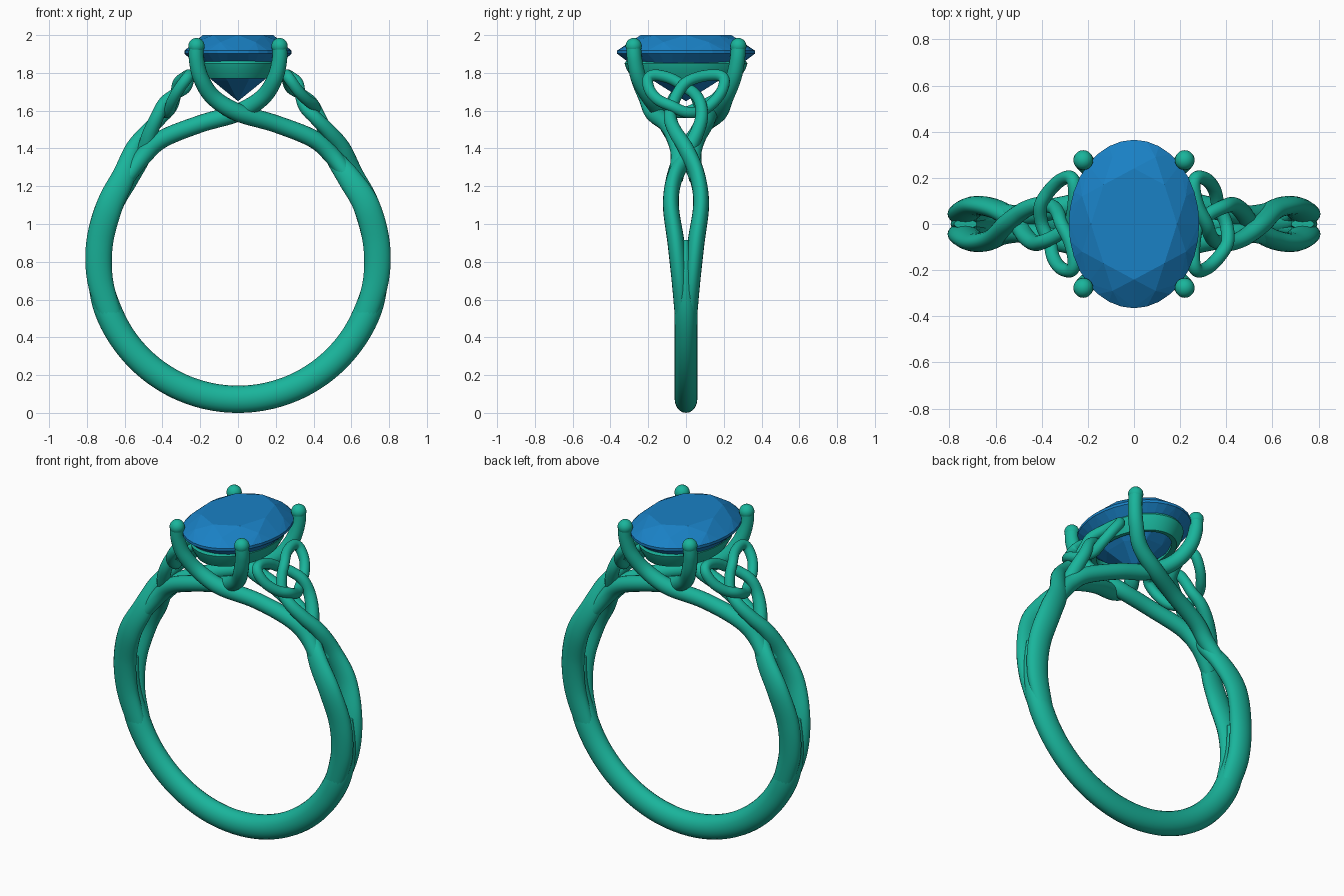
import bpy, bmesh, math
from mathutils import Vector

if "Cube" in bpy.data.objects:
    bpy.data.objects.remove(bpy.data.objects["Cube"])

CZ, R = 0.81, 0.738          # centre height and mid radius of the band


def material(name, rgb):
    m = bpy.data.materials.new(name)
    m.diffuse_color = (*rgb, 1)
    m.use_nodes = True
    m.node_tree.nodes["Principled BSDF"].inputs["Base Color"].default_value = m.diffuse_color
    return m


METAL = material("green_metal", (0.01, 0.46, 0.33))
BLUE = material("blue_stone", (0.01, 0.22, 0.56))


def finish(name, bm, mat, smooth_angle=None):
    bmesh.ops.recalc_face_normals(bm, faces=bm.faces)
    me = bpy.data.meshes.new(name)
    bm.to_mesh(me)
    bm.free()
    me.materials.append(mat)
    ob = bpy.data.objects.new(name, me)
    bpy.context.collection.objects.link(ob)
    if smooth_angle:
        bpy.ops.object.select_all(action='DESELECT')
        ob.select_set(True)
        bpy.context.view_layer.objects.active = ob
        bpy.ops.object.shade_smooth_by_angle(angle=math.radians(smooth_angle))
    return ob


def spline(pts, steps=8):
    """Catmull-Rom through tuples of any length."""
    p = [pts[0]] + list(pts) + [pts[-1]]
    out = []
    for i in range(1, len(p) - 2):
        for k in range(steps):
            t = k / steps
            out.append([0.5 * (2 * b + (c - a) * t + (2 * a - 5 * b + 4 * c - d) * t * t
                               + (3 * b - a - 3 * c + d) * t ** 3)
                        for a, b, c, d in zip(*p[i - 1:i + 3])])
    return out + [list(pts[-1])]


def sweep(name, pts, ref, sides=20, steps=8):
    """Oval tube along (x, y, z, a, b): a along ref direction, b sideways."""
    path = spline(pts, steps)
    pos = [Vector(q[:3]) for q in path]
    bm = bmesh.new()
    rings = []
    for i, q in enumerate(path):
        t = (pos[min(i + 1, len(pos) - 1)] - pos[max(i - 1, 0)]).normalized()
        side = t.cross(ref(pos[i])).normalized()
        nor = side.cross(t)
        rings.append([bm.verts.new(pos[i] + nor * q[3] * math.cos(w) + side * q[4] * math.sin(w))
                      for w in (2 * math.pi * k / sides for k in range(sides))])
    for r0, r1 in zip(rings, rings[1:]):
        for k in range(sides):
            j = (k + 1) % sides
            bm.faces.new((r0[k], r0[j], r1[j], r1[k]))
    bm.faces.new(rings[0])
    bm.faces.new(rings[-1])
    return finish(name, bm, METAL, 60)


def radial(p):
    return Vector((p.x, 0, p.z - CZ)).normalized()


# Lower band: thins away between the split strands at both ends
band = []
for deg in range(-188, 9, 14):
    w = math.radians(deg)
    edge = min(deg + 188, 8 - deg) / 28
    f = min(1, edge)
    band.append((R * math.cos(w), 0, CZ + R * math.sin(w), 0.05 + 0.022 * f, 0.02 + 0.04 * f))
sweep("lower_band", band, radial)


# Split shoulder strands running up into the woven three-loop knot
def shoulder_x(z):
    if z < 1.2:
        return math.sqrt(R * R - (z - CZ) ** 2)
    return 0.25 + 0.72 * (1.8 - z) - 0.05 * max(0, (1.5 - z) / 0.25)


# y, z, weave offset, thickness a, thickness b (second half is mirrored)
half = [
    (0.020, 0.50, 0, 0.060, 0.038), (0.033, 0.70, 0, 0.068, 0.043),
    (0.053, 0.90, 0, 0.071, 0.045), (0.080, 1.10, 0, 0.070, 0.042),
    (0.060, 1.25, 0.01, 0.062, 0.041), (0.0, 1.38, 0.03, 0.046, 0.041),
    (-0.055, 1.48, 0.01, 0.040, 0.037), (-0.083, 1.56, -0.008, 0.036, 0.034),
    (-0.075, 1.63, -0.022, 0.032, 0.031), (-0.045, 1.69, 0, 0.031, 0.030),
    (0.0, 1.735, 0.023, 0.030, 0.029), (0.08, 1.775, 0.01, 0.030, 0.029),
    (0.165, 1.788, 0, 0.030, 0.029), (0.202, 1.765, 0, 0.030, 0.029),
    (0.190, 1.705, 0, 0.030, 0.029), (0.145, 1.65, -0.01, 0.030, 0.029),
    (0.08, 1.612, -0.024, 0.030, 0.029), (0.0, 1.592, 0, 0.030, 0.029)]
full = half + [(-y, z, -o, a, b) for y, z, o, a, b in reversed(half[:-1])]
for s, label in ((1, "right"), (-1, "left")):
    pts = []
    for y, z, o, a, b in full:
        pts.append((s * (shoulder_x(z) + 0.81 * o), s * y, z + 0.58 * o, a, b))
    sweep(label + "_knot_strand", pts, radial)

# Four prongs: each starts at the opposite shoulder, crosses below the stone and rises
prong = [(0.59, 0.055, 1.24), (0.50, 0.035, 1.36), (0.40, 0.055, 1.45), (0.20, 0.10, 1.53),
         (0.0, 0.15, 1.59), (-0.13, 0.20, 1.67), (-0.195, 0.25, 1.77),
         (-0.22, 0.272, 1.87), (-0.22, 0.277, 1.945)]
radius = [0.04, 0.046, 0.047, 0.046, 0.047, 0.044, 0.042, 0.040, 0.039]
for sx in (1, -1):
    for sy in (1, -1):
        label = ("back" if sy > 0 else "front") + ("_left" if sx > 0 else "_right")
        pts = []
        for (x, y, z), r in zip(prong, radius):
            over = -sx * sy * 0.022 * max(0, 1 - abs(x) / 0.2)
            pts.append((sx * x, sy * (y + over), z, r, r))
        sweep(label + "_prong", pts, lambda p: Vector((0, 1, 0)))
        bm = bmesh.new()
        bmesh.ops.create_uvsphere(bm, u_segments=20, v_segments=12, radius=0.043)
        bmesh.ops.translate(bm, verts=bm.verts, vec=(-sx * 0.22, sy * 0.277, 1.942))
        finish(label + "_prong_tip", bm, METAL, 60)

# Oval seat under the stone
profile = [(0.170, 0.255, 1.775), (0.200, 0.285, 1.77), (0.228, 0.315, 1.82),
           (0.236, 0.325, 1.85), (0.228, 0.317, 1.864), (0.180, 0.265, 1.864)]
bm = bmesh.new()
N = 64
loops = [[bm.verts.new((rx * math.cos(2 * math.pi * k / N), ry * math.sin(2 * math.pi * k / N), z))
          for k in range(N)] for rx, ry, z in profile]
for i, lo in enumerate(loops):
    hi = loops[(i + 1) % len(loops)]
    for k in range(N):
        j = (k + 1) % N
        bm.faces.new((lo[k], lo[j], hi[j], hi[k]))
finish("seat", bm, METAL, 35)

# Faceted oval stone: table, crown, girdle, pavilion and culet as a convex hull
bm = bmesh.new()
for scale, z, n, turn in ((0.66, 2.0, 8, 0), (0.86, 1.963, 8, 0.5), (1, 1.918, 32, 0),
                          (1, 1.902, 32, 0), (0.52, 1.76, 8, 0.5), (0, 1.65, 1, 0)):
    for k in range(n):
        w = 2 * math.pi * (k + turn) / n
        bm.verts.new((0.283 * scale * math.cos(w), 0.365 * scale * math.sin(w), z))
bmesh.ops.convex_hull(bm, input=bm.verts)
bmesh.ops.dissolve_limit(bm, angle_limit=math.radians(1), verts=bm.verts, edges=bm.edges)
finish("oval_stone", bm, BLUE)
